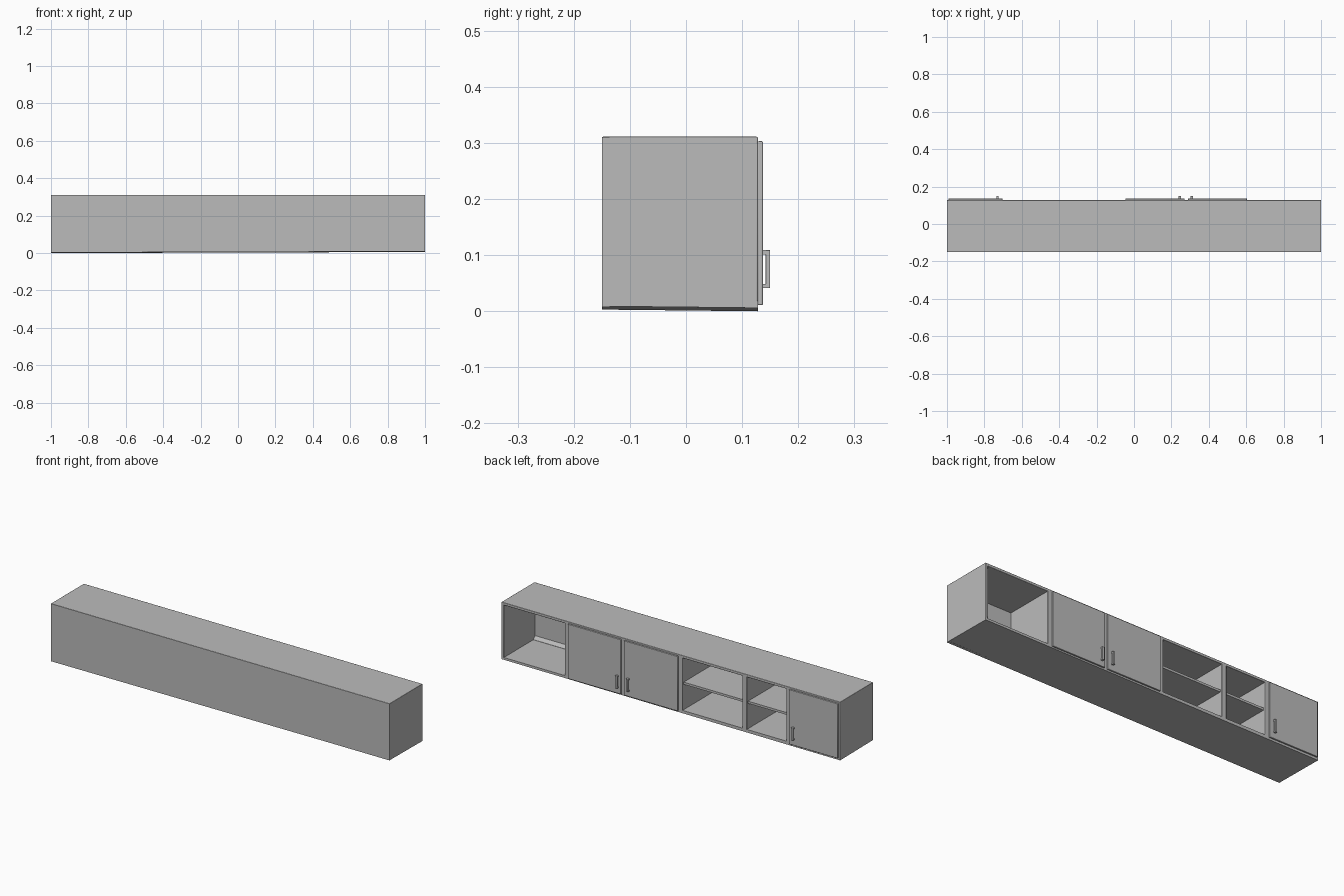
import bpy
import bmesh
from mathutils import Vector

cube = bpy.data.objects.get("Cube")
if cube:
    bpy.data.objects.remove(cube, do_unlink=True)

# One plain grey for the whole unit
grey = bpy.data.materials.new("light_grey")
grey.use_nodes = True
colour = (0.5, 0.5, 0.5, 1)
grey.diffuse_color = colour
grey.node_tree.nodes["Principled BSDF"].inputs["Base Color"].default_value = colour


def box(name, x, y, z, bevel=0.0):
    """Box from (low, high) ranges, with optional rounded edges."""
    bm = bmesh.new()
    bmesh.ops.create_cube(bm, size=1)
    lo, hi = (Vector(c) for c in zip(x, y, z))
    for v in bm.verts:
        v.co = Vector(lo[i] + (v.co[i] + 0.5) * (hi[i] - lo[i]) for i in range(3))
    mesh = bpy.data.meshes.new(name)
    bm.to_mesh(mesh)
    bm.free()
    mesh.materials.append(grey)
    obj = bpy.data.objects.new(name, mesh)
    bpy.context.collection.objects.link(obj)
    if bevel:
        mod = obj.modifiers.new("rounding", "BEVEL")
        mod.width = bevel
        mod.segments = 2
    return obj


BACK, FACE, TOP = -0.15, 0.128, 0.311
WALL = 0.014
FLOOR = 0.018

# Outer shell
box("top_panel", (-1, 1), (BACK, FACE), (TOP - WALL, TOP), 0.002)
bottom = box("bottom_panel", (-1, 1), (BACK, FACE), (0, FLOOR))
box("rear_panel", (-1, 1), (BACK, BACK + WALL), (0.008, TOP - 0.001))

# Underside rises slightly towards the left end and the rear
for v in bottom.data.vertices:
    if v.co.z < 0.01:
        v.co.z = 0.003 + 0.003 * v.co.x + (0.003 if v.co.y < 0 else 0)

# Compartments from right to left: edges and what fills each one
edges = [-1, -0.695, -0.435, -0.055, 0.28, 0.612, 1]
contents = ["door_high_x", "shelf", "shelf", "door_high_x", "door_low_x", "open"]

# End walls and the double-thickness dividers
for i, x in enumerate(edges):
    lo, hi = max(-1, x - WALL), min(1, x + WALL)
    name = "end_wall" if abs(x) == 1 else "divider"
    box(f"{name}_{i}", (lo, hi), (BACK, FACE), (0.008, TOP - 0.001), 0.002)


def handle(name, x):
    """Bar handle standing on two short posts."""
    half = 0.006
    box(name + "_bar", (x - half, x + half), (0.142, 0.15), (0.041, 0.109), 0.001)
    for z in (0.041, 0.101):
        box(name + "_post", (x - half, x + half), (0.136, 0.143), (z, z + 0.008))


for i, kind in enumerate(contents):
    a, b = edges[i], edges[i + 1]
    if kind == "shelf":
        box(f"shelf_{i}", (a + WALL, b - WALL), (BACK + WALL, 0.118), (0.153, 0.165))
    elif kind.startswith("door"):
        box(f"door_{i}", (a + 0.009, b - 0.009), (FACE, 0.137), (0.011, 0.303), 0.002)
        handle(f"handle_{i}", b - 0.035 if kind == "door_high_x" else a + 0.029)

# Sloped strip where the open box floor meets its rear wall
cove = box("open_box_cove", (edges[5] + WALL, 1 - WALL),
           (BACK + WALL, BACK + 0.03), (FLOOR, FLOOR + 0.016))
for v in cove.data.vertices:
    if v.co.y > BACK + 0.02 and v.co.z > FLOOR + 0.01:
        v.co.z = FLOOR + 0.001

# Smooth rounded edges, flat panels
for obj in bpy.context.scene.objects:
    obj.select_set(obj.type == "MESH")
    if obj.type == "MESH":
        bpy.context.view_layer.objects.active = obj
bpy.ops.object.shade_smooth_by_angle(angle=0.6)
